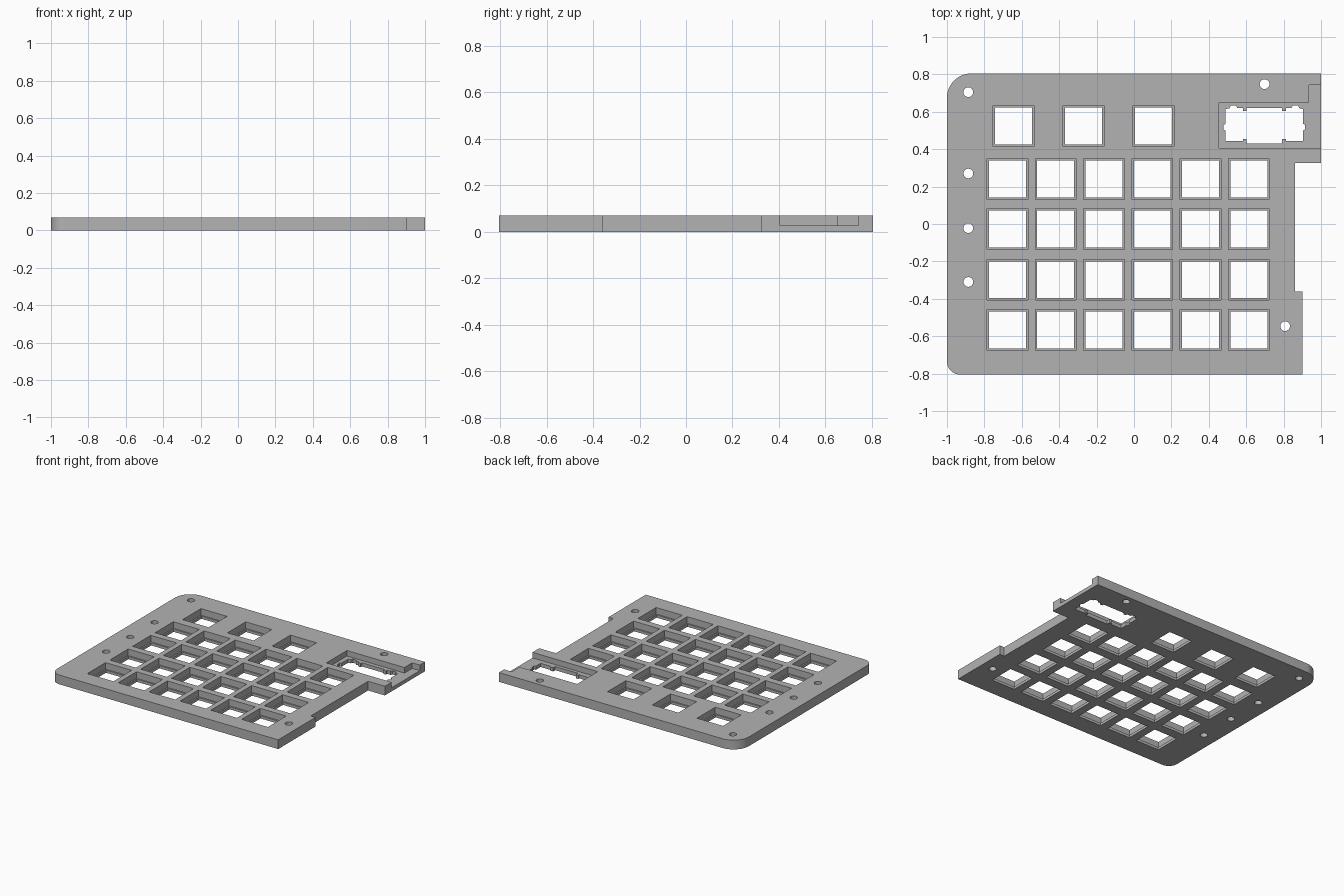
import bpy, bmesh, math

cube = bpy.data.objects.get("Cube")
if cube:
    bpy.data.objects.remove(cube, do_unlink=True)

THICK = 0.07       # whole plate
LEDGE = 0.02       # height of the ledge inside each key opening
POCKET = 0.028     # floor height of the corner pocket

grey = bpy.data.materials.new("plate grey")
grey.use_nodes = True
grey.diffuse_color = (0.45, 0.45, 0.45, 1)
grey.node_tree.nodes["Principled BSDF"].inputs["Base Color"].default_value = (0.45, 0.45, 0.45, 1)


def prism(bm, points, z0, z1):
    """Extrude a closed outline from z0 to z1."""
    face = bm.faces.new([bm.verts.new((x, y, z0)) for x, y in points])
    out = bmesh.ops.extrude_face_region(bm, geom=[face])
    verts = [g for g in out["geom"] if isinstance(g, bmesh.types.BMVert)]
    bmesh.ops.translate(bm, verts=verts, vec=(0, 0, z1 - z0))


def arc(cx, cy, r, a0, a1, n):
    return [(cx + r * math.cos(math.radians(a0 + (a1 - a0) * i / n)),
             cy + r * math.sin(math.radians(a0 + (a1 - a0) * i / n))) for i in range(n + 1)]


def square(cx, cy, size):
    h = size / 2
    return [(cx - h, cy - h), (cx + h, cy - h), (cx + h, cy + h), (cx - h, cy + h)]


def make_object(name, prisms):
    bm = bmesh.new()
    for points, z0, z1 in prisms:
        prism(bm, points, z0, z1)
    bmesh.ops.recalc_face_normals(bm, faces=bm.faces)
    mesh = bpy.data.meshes.new(name)
    bm.to_mesh(mesh)
    bm.free()
    mesh.materials.append(grey)
    obj = bpy.data.objects.new(name, mesh)
    bpy.context.collection.objects.link(obj)
    return obj


# Plate outline with two rounded left corners and a stepped right edge
outline = arc(-0.87, 0.675, 0.13, 90, 180, 16) + arc(-0.93, -0.735, 0.07, 180, 270, 12)
outline += [(0.9, -0.805), (0.9, -0.36), (0.86, -0.36), (0.86, 0.325), (1, 0.325), (1, 0.805)]
plate = make_object("key_plate", [(outline, 0, THICK)])

# Key positions: three wide-spaced on top, then a grid of six by four
keys = [(x, 0.524) for x in (-0.644, -0.27, 0.104)]
keys += [(-0.677 + 0.2582 * i, y) for i in range(6) for y in (0.241, -0.027, -0.298, -0.567)]

# Key recesses and the pocket, open to the right edge
pocket = [(0.455, 0.405), (1.1, 0.405), (1.1, 0.743), (0.936, 0.743), (0.936, 0.65), (0.455, 0.65)]
recesses = [(square(x, y, 0.218), LEDGE, 0.2) for x, y in keys]
recesses.append((pocket, POCKET, 0.2))

# Notched socket opening, mirrored about its centre
half = [(0.095, 0.62), (0.095, 0.605), (0.115, 0.605), (0.115, 0.62), (0.145, 0.62),
        (0.152, 0.633), (0.18, 0.633), (0.187, 0.618), (0.207, 0.615), (0.207, 0.535),
        (0.218, 0.53), (0.218, 0.505), (0.207, 0.5), (0.207, 0.445), (0.115, 0.445),
        (0.115, 0.455), (0.095, 0.455), (0.095, 0.43)]
socket = [(0.697 + dx, y) for dx, y in half] + [(0.697 - dx, y) for dx, y in reversed(half)]

# Openings and screw holes going right through
screws = [(-0.886, 0.705), (-0.886, 0.27), (-0.886, -0.022), (-0.886, -0.31),
          (0.698, 0.748), (0.808, -0.546)]
openings = [(square(x, y, 0.197), -0.1, 0.2) for x, y in keys]
openings.append((socket, -0.1, 0.2))
openings += [(arc(x, y, 0.026, 0, 360, 24)[:-1], -0.1, 0.2) for x, y in screws]

for name, prisms in (("recess_cutter", recesses), ("opening_cutter", openings)):
    cutter = make_object(name, prisms)
    cutter.hide_render = True
    mod = plate.modifiers.new(name, "BOOLEAN")
    mod.operation = "DIFFERENCE"
    mod.solver = "EXACT"
    mod.object = cutter

# Bake the cuts and drop the cutters
bpy.context.view_layer.update()
graph = bpy.context.evaluated_depsgraph_get()
baked = bpy.data.meshes.new_from_object(plate.evaluated_get(graph))
plate.modifiers.clear()
plate.data = baked
for name in ("recess_cutter", "opening_cutter"):
    bpy.data.objects.remove(bpy.data.objects[name], do_unlink=True)

# Smooth the rounded corners and screw holes, keep other edges sharp
bpy.ops.object.select_all(action="DESELECT")
plate.select_set(True)
bpy.context.view_layer.objects.active = plate
bpy.ops.object.shade_smooth_by_angle(angle=math.radians(30))
